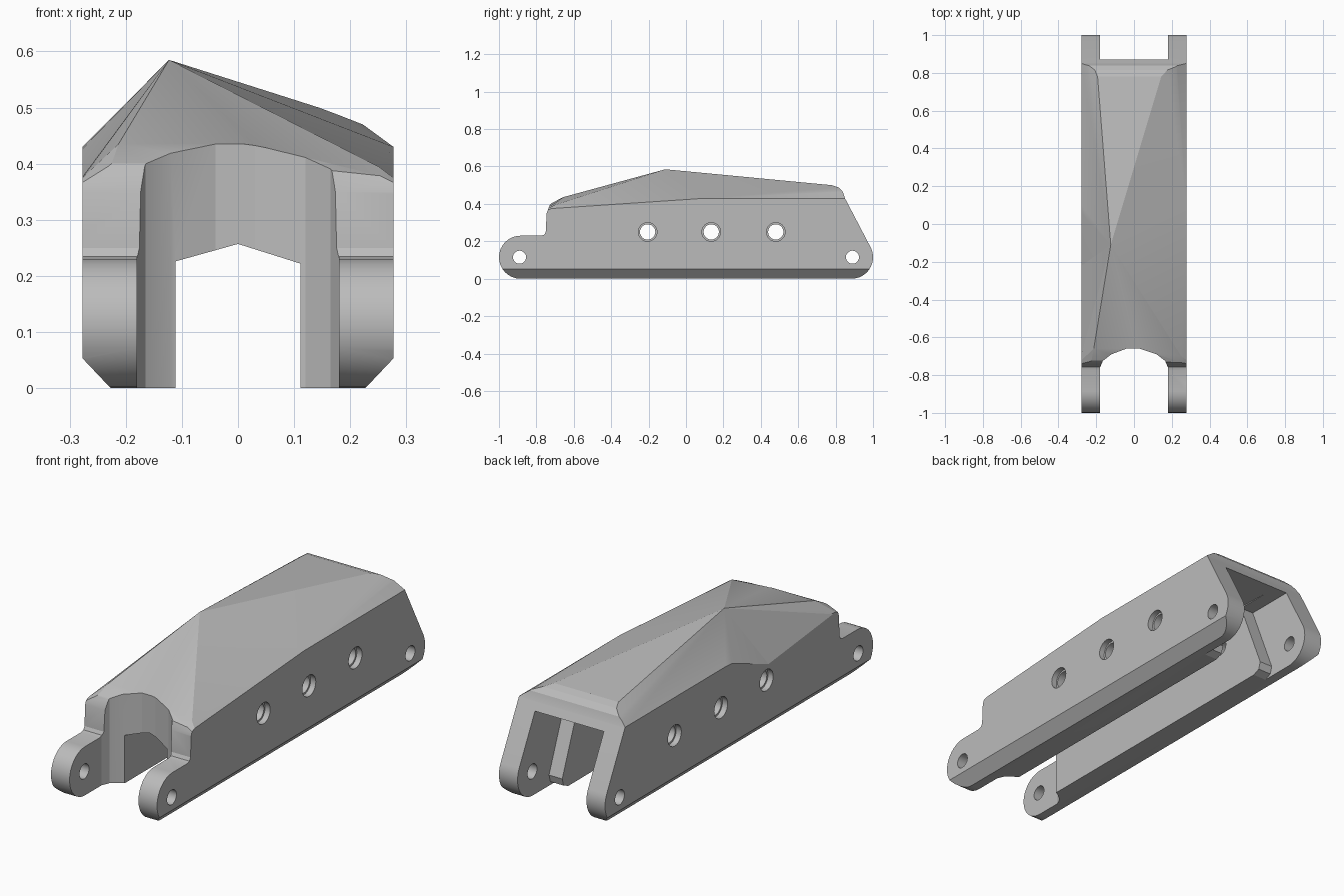
import bpy, bmesh, math
from mathutils import Vector

cube = bpy.data.objects.get("Cube")
if cube:
    bpy.data.objects.remove(cube, do_unlink=True)

grey = bpy.data.materials.new("plain_grey")
grey.use_nodes = True
colour = (0.5, 0.5, 0.5, 1)
grey.diffuse_color = colour
grey.node_tree.nodes["Principled BSDF"].inputs["Base Color"].default_value = colour


def finish(name, bm):
    bmesh.ops.recalc_face_normals(bm, faces=bm.faces)
    mesh = bpy.data.meshes.new(name)
    bm.to_mesh(mesh)
    bm.free()
    mesh.materials.append(grey)
    ob = bpy.data.objects.new(name, mesh)
    bpy.context.collection.objects.link(ob)
    return ob


def hull(name, points):
    bm = bmesh.new()
    for p in points:
        bm.verts.new(p)
    res = bmesh.ops.convex_hull(bm, input=bm.verts)
    junk = [v for v in res["geom_interior"] if isinstance(v, bmesh.types.BMVert)]
    bmesh.ops.delete(bm, geom=junk, context="VERTS")
    return finish(name, bm)


def prism(name, points, direction):
    """Extrude a planar outline along a vector."""
    bm = bmesh.new()
    face = bm.faces.new([bm.verts.new(p) for p in points])
    res = bmesh.ops.extrude_face_region(bm, geom=[face])
    verts = [v for v in res["geom"] if isinstance(v, bmesh.types.BMVert)]
    bmesh.ops.translate(bm, verts=verts, vec=direction)
    return finish(name, bm)


def across(name, outline, half):
    """Side outline (y, z) extruded evenly across x."""
    return prism(name, [(-half, y, z) for y, z in outline], Vector((2 * half, 0, 0)))


def arc(cy, cz, r, start, end, n=16):
    angles = [math.radians(start + (end - start) * i / n) for i in range(n + 1)]
    return [(cy + r * math.cos(a), cz + r * math.sin(a)) for a in angles]


def combine(target, tool, operation):
    mod = target.modifiers.new(operation, "BOOLEAN")
    mod.operation, mod.solver, mod.object = operation, "EXACT", tool
    bpy.ops.object.select_all(action="DESELECT")
    bpy.context.view_layer.objects.active = target
    target.select_set(True)
    bpy.ops.object.modifier_apply(modifier=mod.name)
    bpy.data.objects.remove(tool, do_unlink=True)


# Faceted outer shell with a raised off-centre peak and chamfered bottom edges
W = 0.277
peak = (-0.123, -0.11, 0.585)
shell_points = [peak, (-0.213, -0.66, 0.435), (0.01, -0.66, 0.435), (0.25, -0.7, 0.395)]
for s in (-1, 1):
    shell_points += [(s * 0.21, 1, 0.479), (s * W, 1, 0.43), (s * W, 0.1, 0.43),
                     (s * W, -0.72, 0.375), (s * W, -1, 0.25)]
    for y in (-1, 1):
        shell_points += [(s * W, y, 0.053), (s * 0.227, y, 0)]
body = hull("channel_body", shell_points)

# Side outline: round lugs, front step and sloping rear
R = 0.115
outline = arc(0.885, R, R, -90, 27)
outline += [(0.85, 0.43), (0.838, 0.465), (0.815, 0.488), (0.78, 0.5), (0.6, 0.7),
            (-0.6, 0.7), (-0.66, 0.436), (-0.71, 0.418), (-0.728, 0.395),
            (-0.745, 0.35), (-0.75, 0.25), (-0.758, 0.235), (-0.775, 0.23)]
outline += arc(-0.885, R, R, 90, 270)
combine(body, across("outline_tool", outline, 0.5), "INTERSECT")

# Dented shoulder beside the peak
combine(body, hull("dent_tool", [peak, (-W, 0.06, 0.43), (-W, -0.22, 0.32),
                                 (-W, -0.7, 0.372), (-0.4, -0.22, 0.6)]), "DIFFERENCE")

# Concave front opening between the lugs
scoop = [(-0.18, -1.1), (-0.18, -0.76), (-0.165, -0.725), (-0.12, -0.69), (-0.04, -0.66),
         (0.03, -0.66), (0.12, -0.69), (0.165, -0.725), (0.18, -0.76), (0.18, -1.1)]
combine(body, prism("scoop_tool", [(x, y, -0.1) for x, y in scoop], Vector((0, 0, 1))),
        "DIFFERENCE")

# Lower slot with a slightly peaked ceiling
slot = [(-0.111, -0.1), (-0.111, 0.226), (0, 0.257), (0.111, 0.222), (0.111, -0.1)]
combine(body, prism("slot_tool", [(x, -1.1, z) for x, z in slot], Vector((0, 2.2, 0))),
        "DIFFERENCE")

# Hollow beneath the roof, between the inner ribs
combine(body, across("hollow_tool", [(-0.58, -0.1), (-0.58, 0.37), (-0.1, 0.43),
                                     (0.8, 0.392), (0.8, -0.1)], 0.111), "DIFFERENCE")

# Wide rear mouth behind the sloping rib ends
mouth = [(1.1, -0.1), (0.72, -0.1), (0.72, 0), (0.755, 0.015), (0.765, 0.05),
         (0.63, 0.392), (1.1, 0.392)]
combine(body, across("mouth_tool", mouth, 0.18), "DIFFERENCE")

# Lug holes and side holes
for y in (-0.89, 0.89):
    combine(body, across("lug_hole_tool", arc(y, R, 0.035, 0, 345, 23), 0.5), "DIFFERENCE")
for y in (-0.205, 0.135, 0.48):
    combine(body, across("side_hole_tool", arc(y, 0.25, 0.041, 0, 345, 23), 0.5), "DIFFERENCE")
    for s in (-1, 1):
        ring = [(s * 0.25, a, b) for a, b in arc(y, 0.25, 0.05, 0, 345, 23)]
        combine(body, prism("recess_tool", ring, Vector((s * 0.1, 0, 0))), "DIFFERENCE")

# Shading
body.data.materials.clear()
body.data.materials.append(grey)
for poly in body.data.polygons:
    poly.material_index = 0
body.select_set(True)
bpy.context.view_layer.objects.active = body
bpy.ops.object.shade_smooth_by_angle(angle=math.radians(18))
